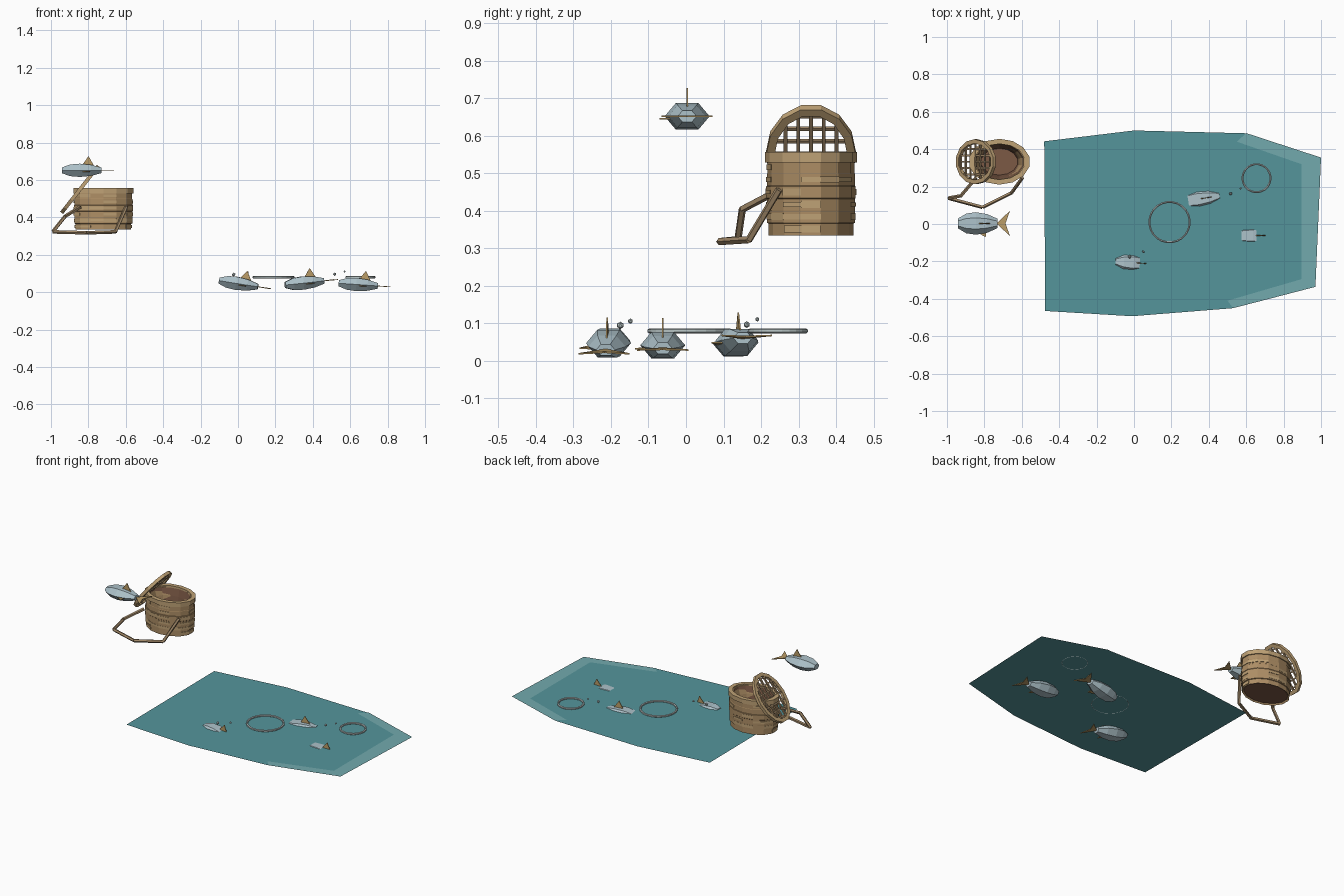
import bpy, bmesh, math, random
from mathutils import Vector, Matrix

if "Cube" in bpy.data.objects:
    bpy.data.objects.remove(bpy.data.objects["Cube"])

random.seed(4)


def mat(name, r, g, b):
    m = bpy.data.materials.new(name)
    m.diffuse_color = (r, g, b, 1)
    m.use_nodes = True
    m.node_tree.nodes["Principled BSDF"].inputs["Base Color"].default_value = m.diffuse_color
    return m


WATER = mat("water_teal", 0.09, 0.30, 0.33)
FOAM = mat("foam_teal", 0.17, 0.40, 0.42)
SCALE = mat("fish_silver", 0.42, 0.54, 0.59)
FIN = mat("fin_tan", 0.50, 0.34, 0.14)
RIPPLE = mat("ripple_white", 0.50, 0.58, 0.58)
WICKER = mat("wicker", 0.42, 0.27, 0.13)
PALE = mat("wicker_pale", 0.52, 0.36, 0.18)
DARK = mat("wicker_dark", 0.20, 0.10, 0.06)
STRAP = mat("strap", 0.36, 0.25, 0.14)


def make(name, verts, faces, material, matrix=None, fix=True):
    me = bpy.data.meshes.new(name)
    me.from_pydata([tuple(v) for v in verts], [], faces)
    if fix:
        bm = bmesh.new()
        bm.from_mesh(me)
        bmesh.ops.recalc_face_normals(bm, faces=bm.faces)
        bm.to_mesh(me)
        bm.free()
    me.materials.append(material)
    ob = bpy.data.objects.new(name, me)
    bpy.context.collection.objects.link(ob)
    if matrix:
        ob.matrix_world = matrix
    return ob


def loft(name, rings, material, matrix=None, caps=True, closed=False):
    # skin a list of equal-sized vertex rings
    n = len(rings[0])
    verts = [v for r in rings for v in r]
    m = len(rings)
    faces = []
    for i in range(m if closed else m - 1):
        for j in range(n):
            k, i2 = (j + 1) % n, (i + 1) % m
            faces.append((i * n + j, i * n + k, i2 * n + k, i2 * n + j))
    if caps and not closed:
        faces += [tuple(range(n)), tuple((m - 1) * n + j for j in range(n))]
    return make(name, verts, faces, material, matrix)


def ellipse(rx, ry, z, n):
    return [(rx * math.cos(2 * math.pi * (j + .5) / n),
             ry * math.sin(2 * math.pi * (j + .5) / n), z) for j in range(n)]


def hoop(name, rx, ry, w, h, n, material, matrix, minor=4):
    # elliptical ring with a small polygon section
    rings = []
    for i in range(minor):
        a = 2 * math.pi * (i + .5) / minor
        d = w * math.cos(a)
        rings.append(ellipse(rx + d, ry + d, h * math.sin(a), n))
    return loft(name, rings, material, matrix, closed=True)


def rod(name, points, r, material, sides=4, matrix=None):
    # straight polygon rods joined end to end
    verts, faces = [], []
    for a, b in zip(points, points[1:]):
        a, b = Vector(a), Vector(b)
        q = (b - a).to_track_quat('Z', 'Y')
        s = len(verts)
        for p in (a, b):
            for j in range(sides):
                t = 2 * math.pi * (j + .5) / sides
                verts.append(p + q @ Vector((r * math.cos(t), r * math.sin(t), 0)))
        for j in range(sides):
            k = (j + 1) % sides
            faces.append((s + j, s + k, s + sides + k, s + sides + j))
        faces += [tuple(range(s, s + sides)), tuple(range(s + sides, s + 2 * sides))]
    return make(name, verts, faces, material, matrix)


def slab(outline, axis, t):
    # thin prism from a flat outline: returns verts and faces
    n = len(outline)
    off = Vector(axis) * t
    vs = [Vector(p) - off for p in outline] + [Vector(p) + off for p in outline]
    fs = [tuple(range(n)), tuple(range(n, 2 * n))]
    fs += [(j, (j + 1) % n, n + (j + 1) % n, n + j) for j in range(n)]
    return vs, fs


# water sheet and the paler shore strip
Z = 0.074
outline = [(-.48, .442), (0, .5), (.60, .485), (1.0, .355), (.97, -.335),
           (.53, -.45), (-.01, -.493), (-.475, -.465)][::-1]
make("water_sheet", [(x, y, Z) for x, y in outline], [tuple(range(8))], WATER, fix=False)
outer = [(.60, .486), (1.0, .355), (.97, -.336), (.53, -.45)]
inner = [(.55, .44), (.895, .32), (.895, -.295), (.50, -.41)]
make("foam_strip", [(x, y, Z + .002) for x, y in outer + inner],
     [(i + 4, i + 5, i + 1, i) for i in range(3)], FOAM, fix=False)

# ripple rings
for i, (x, y, r) in enumerate([(.19, .01, .108), (.655, .245, .075)]):
    hoop(f"ripple_{i}", r, r, .006, .007, 24, RIPPLE, Matrix.Translation((x, y, .080)), 6)

# bubbles
for i, (x, y, z, r) in enumerate([(-.023, -.175, .095, .010), (.05, -.148, .106, .007),
                                  (.517, .162, .097, .009), (.57, .19, .111, .006)]):
    bpy.ops.mesh.primitive_ico_sphere_add(subdivisions=1, radius=r, location=(x, y, z))
    bpy.context.object.name = f"bubble_{i}"
    bpy.context.object.data.materials.append(RIPPLE)


def fish(name, loc, pitch=0, yaw=0):
    mw = (Matrix.Translation(loc) @ Matrix.Rotation(math.radians(yaw), 4, 'Z')
          @ Matrix.Rotation(math.radians(pitch), 4, 'Y'))
    # hexagonal body
    rings = []
    for x, s in [(-.105, .45), (-.062, .88), (-.01, 1), (.05, .83), (.105, .42)]:
        rings.append([(x, .06 * s * math.cos(j * math.pi / 3),
                       .041 * s * math.sin(j * math.pi / 3)) for j in range(6)])
    loft(name + "_body", rings, SCALE, mw)
    # back fin, forked tail, side fin
    fins = {
        "back_fin": ([(.002, 0, .028), (.065, 0, .024), (.036, 0, .076)], (0, 1, 0)),
        "tail": ([(.100, 0, 0), (.172, .068, 0), (.148, 0, 0), (.172, -.068, 0)], (0, 0, 1)),
        "side_fin": ([(.0, -.05, -.006), (.045, -.045, -.006), (.042, -.074, -.006)], (0, 0, 1)),
    }
    for part, (pts, ax) in fins.items():
        vs, fs = slab(pts, ax, .002)
        if part == "tail":
            fs = [(0, 1, 2), (0, 2, 3), (4, 5, 6), (4, 6, 7)] + fs[2:]
        make(f"{name}_{part}", vs, fs, FIN, mw)


fish("leaping_fish", (-.835, .003, .652))
fish("near_fish", (.003, -.207, .046), 9, -4)
fish("middle_fish", (.355, .135, .050), -6, 9)
fish("far_fish", (.643, -.062, .041), 4, 0)

# basket: hollow elliptical tub with woven rows
C = Matrix.Translation((-.72, .333, 0))
N = 14


def tub_scale(z):
    t = (z - .445) / .11
    return 1 - .06 * t * t


profile = [(.90, .345)]
rows = 6
for i in range(rows):
    z0 = .335 + i * .198 / rows
    z1 = z0 + .198 / rows
    bump = .012 if i % 2 else 0
    s = tub_scale((z0 + z1) / 2) + bump
    profile += [(s, z0), (s, z1 - .002)]
profile += [(.88, .55), (.82, .548), (.72, .50), (.62, .40)]
loft("basket_tub", [ellipse(.160 * s, .118 * s, z, N) for s, z in profile], WICKER, C)
loft("basket_floor", [ellipse(.10, .074, z, N) for z in (.40, .404)], DARK, C)
loft("basket_lining", [ellipse(.130 * s, .094 * s, z, N)
                       for s, z in [(1, .546), (.9, .50), (.76, .403)]], DARK, C, caps=False)
loft("basket_underside", [ellipse(.143, .105, z, N) for z in (.343, .346)], DARK, C)
hoop("basket_rim", .151, .109, .019, .020, N, PALE, C @ Matrix.Translation((0, 0, .543)))

# raised reed strips woven around the tub
verts, faces = [], []
for i in range(rows):
    zc = .335 + (i + .5) * .198 / rows
    for j in range(N):
        if random.random() < .45:
            continue
        s = tub_scale(zc) + .012
        h = random.uniform(.005, .010)
        q = []
        for k in (j, j + 1):
            a = 2 * math.pi * (k + .5) / N
            for rs in (s - .05, s + .012):
                for dz in (-h, h):
                    q.append((.160 * rs * math.cos(a), .118 * rs * math.sin(a), zc + dz))
        b = len(verts)
        verts += q
        faces += [tuple(b + v for v in f) for f in
                  [(0, 1, 3, 2), (4, 6, 7, 5), (2, 3, 7, 6), (0, 4, 5, 1), (1, 5, 7, 3), (0, 2, 6, 4)]]
make("basket_reeds", verts, faces, PALE, C)

# open lid: tilted hoop with lattice
L = Matrix.Translation((-.845, .333, .550)) @ Matrix.Rotation(math.radians(-52), 4, 'Y')
hoop("lid_hoop", .152, .109, .016, .014, N, PALE, L)
for i in range(5):
    y = (i - 2) * .034
    e = .150 * math.sqrt(1 - (y / .109) ** 2)
    rod(f"lid_long_slat_{i}", [(-e, y, 0), (e, y, 0)], .007, STRAP, matrix=L)
for i in range(7):
    x = (i - 3) * .042
    e = .108 * math.sqrt(1 - (x / .150) ** 2)
    rod(f"lid_cross_slat_{i}", [(x, -e, .004), (x, e, .004)], .006, STRAP, matrix=L)

# hanging carry strap
rod("carry_strap", [(-.845, .245, .455), (-.925, .15, .405), (-.99, .138, .323), (-.81, .09, .318),
                    (-.655, .168, .323), (-.597, .248, .457)], .010, STRAP, 5)
